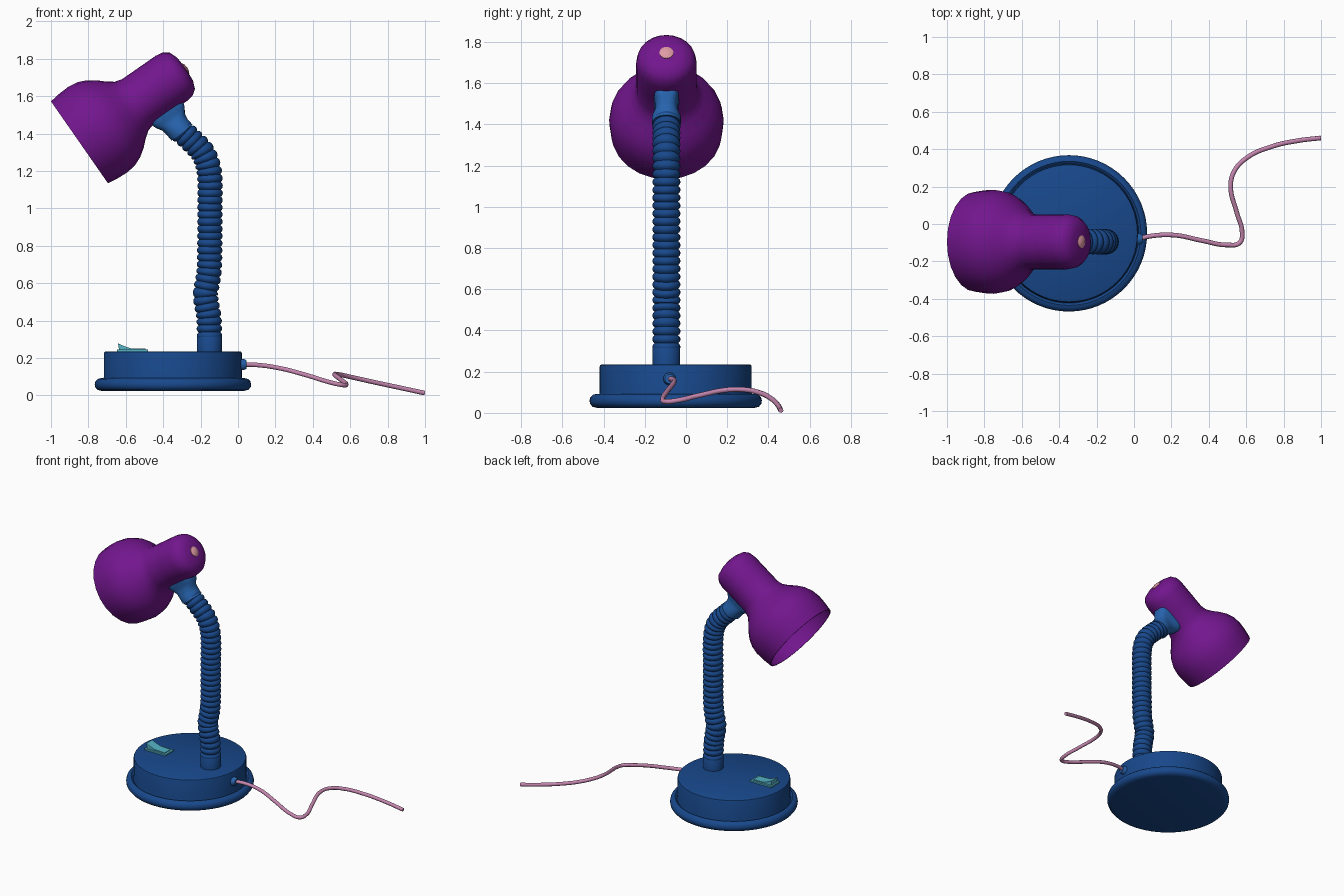
import bpy, bmesh
from math import sin, cos, pi, radians, copysign
from mathutils import Vector
from mathutils.geometry import interpolate_bezier

if "Cube" in bpy.data.objects:
    bpy.data.objects.remove(bpy.data.objects["Cube"])


def material(name, rgb):
    m = bpy.data.materials.new(name)
    m.diffuse_color = (*rgb, 1)
    m.use_nodes = True
    m.node_tree.nodes["Principled BSDF"].inputs["Base Color"].default_value = m.diffuse_color
    return m


BLUE = material("blue", (0.009, 0.065, 0.26))
MID_BLUE = material("mid_blue", (0.02, 0.125, 0.42))
PURPLE = material("purple", (0.17, 0.008, 0.27))
PINK = material("pink", (0.56, 0.24, 0.43))
ROSE = material("rose", (0.75, 0.33, 0.38))
TEAL = material("teal", (0.09, 0.45, 0.56))
AY = -0.095  # centre plane of arm and head


def loft(name, rings, mat, cap=True, angle=40):
    """Skin a list of point rings; collapsed rings become poles."""
    bm = bmesh.new()
    vs = [[bm.verts.new(p) for p in r] for r in rings]
    n = len(rings[0])
    for a, b in zip(vs, vs[1:]):
        for i in range(n):
            j = (i + 1) % n
            bm.faces.new((a[i], a[j], b[j], b[i]))
    if cap:
        bm.faces.new(vs[0])
        bm.faces.new(vs[-1])
    bmesh.ops.remove_doubles(bm, verts=bm.verts, dist=1e-5)
    bmesh.ops.recalc_face_normals(bm, faces=bm.faces)
    me = bpy.data.meshes.new(name)
    bm.to_mesh(me)
    bm.free()
    me.polygons.foreach_set("use_smooth", [True] * len(me.polygons))
    me.set_sharp_from_angle(angle=radians(angle))
    me.materials.append(mat)
    ob = bpy.data.objects.new(name, me)
    bpy.context.collection.objects.link(ob)
    return ob


def lathe(name, origin, axis, profile, mat, sides=32, angle=40):
    """Revolve (radius, distance) pairs around an axis."""
    q = Vector(axis).to_track_quat('Z', 'Y')
    o = Vector(origin)
    rings = [[o + q @ Vector((r * cos(2 * pi * i / sides), r * sin(2 * pi * i / sides), s))
              for i in range(sides)] for r, s in profile]
    return loft(name, rings, mat, cap=False, angle=angle)


def prism(name, outline, y, half, mat):
    """Extrude an xz outline along y."""
    return loft(name, [[Vector((x, y + d, z)) for x, z in outline] for d in (-half, half)], mat)


# Base with rounded foot rim
lathe("base", (-0.348, -0.05, 0), (0, 0, 1),
      [(0, .024), (.38, .024), (.404, .03), (.416, .045), (.418, .06), (.414, .076), (.402, .088),
       (.385, .092), (.373, .082), (.369, .1), (.369, .225), (.366, .232), (.36, .235), (0, .235)],
      BLUE, 64)

# Rocker switch
prism("switch_plate", [(-.648, .23), (-.48, .23), (-.48, .245), (-.648, .245)], AY, .048, TEAL)
prism("switch_rocker", [(-.635, .24), (-.495, .24), (-.495, .25), (-.575, .252), (-.61, .264),
                        (-.642, .279)], AY, .034, TEAL)

# Arm collar
lathe("arm_collar", (-0.152, AY, 0), (0, 0, 1),
      [(0, .22), (.067, .22), (.067, .315), (.062, .322), (0, .322)], BLUE)

# Flexible ribbed arm: resample a smooth path evenly, pulse the radius per rib
pts = [Vector((x, AY, z)) for x, z in
       [(-.152, .30), (-.156, .42), (-.174, .53), (-.168, .58), (-.155, .66), (-.151, .78), (-.15, 1.0),
        (-.15, 1.15), (-.16, 1.23), (-.19, 1.30), (-.245, 1.36), (-.315, 1.425)]]
tan = [(pts[min(i + 1, len(pts) - 1)] - pts[max(i - 1, 0)]).normalized() for i in range(len(pts))]
path = []
for i in range(len(pts) - 1):
    h = (pts[i + 1] - pts[i]).length / 3
    path += interpolate_bezier(pts[i], pts[i] + tan[i] * h, pts[i + 1] - tan[i + 1] * h, pts[i + 1], 40)[:-1]
path.append(pts[-1])
dist = [0]
for a, b in zip(path, path[1:]):
    dist.append(dist[-1] + (b - a).length)
RIBS, PER = 31, 6
N = RIBS * PER
rings, k = [], 0
for i in range(N + 1):
    d = dist[-1] * i / N
    while k < len(path) - 2 and dist[k + 1] < d:
        k += 1
    p = path[k].lerp(path[k + 1], (d - dist[k]) / (dist[k + 1] - dist[k]))
    t = (path[min(k + 3, len(path) - 1)] - path[max(k - 2, 0)]).normalized()
    u, v = Vector((t.z, 0, -t.x)), Vector((0, 1, 0))
    r = .057 + .011 * abs(sin(pi * i / PER)) ** 0.7
    rings.append([p + (u * cos(2 * pi * j / 24) + v * sin(2 * pi * j / 24)) * r for j in range(24)])
loft("flexible_arm", rings, BLUE, angle=60)

# Bracket blending from round socket to saddle under the head
rings = []
for x, z, a, b, n in [(-.299, 1.404, .07, .07, 2), (-.326, 1.436, .07, .07, 2), (-.345, 1.462, .076, .054, 2.5),
                      (-.362, 1.487, .096, .054, 3.5), (-.374, 1.503, .102, .06, 4), (-.392, 1.53, .102, .06, 4)]:
    u = Vector((.80, 0, .60))
    ring = []
    for j in range(32):
        c, s = cos(2 * pi * j / 32), sin(2 * pi * j / 32)
        ring.append(Vector((x, AY, z)) + u * copysign(abs(c) ** (2 / n), c) * a
                    + Vector((0, copysign(abs(s) ** (2 / n), s) * b, 0)))
    rings.append(ring)
loft("head_bracket", rings, MID_BLUE)

# Lamp shade: outer skin, then inner skin back to the rim
HEAD, AXIS = (-.8475, AY, 1.353), (.82, 0, .571)
outer = [(.267, 0), (.275, .06), (.278, .12), (.27, .175), (.25, .222), (.22, .265), (.183, .305),
         (.158, .34), (.147, .38), (.147, .5), (.147, .6), (.14, .64), (.118, .67), (.075, .687), (0, .692)]
inner = [(max(r - .008, 0), s - (.008 if s > .6 else 0)) for r, s in outer]
lathe("lamp_shade", HEAD, AXIS, outer[::-1] + inner, PURPLE, 24, 50)

# Rear button
lathe("rear_button", HEAD, AXIS, [(0, .68), (.036, .68), (.034, .692), (.02, .699), (0, .701)], ROSE, 20)

# Bulb and its socket inside the shade
lathe("bulb_socket", HEAD, AXIS, [(0, .34), (.06, .34), (.06, .66), (0, .66)], BLUE)
lathe("bulb", HEAD, AXIS, [(0, .05), (.045, .058), (.08, .085), (.098, .13), (.093, .18), (.07, .235),
                           (.048, .29), (.042, .36), (0, .36)], TEAL)

# Cord strain relief and cord
lathe("cord_relief", (0, -.08, .165), (1, 0, 0), [(0, 0), (.03, 0), (.03, .032), (.022, .045), (0, .045)], MID_BLUE, 20)
cu = bpy.data.curves.new("power_cord", 'CURVE')
cu.dimensions = '3D'
cu.bevel_depth, cu.bevel_resolution, cu.use_fill_caps = .0125, 3, True
cord = [(.02, -.08, .165), (.1, -.063, .163), (.22, -.06, .146), (.36, -.088, .11), (.5, -.112, .068),
        (.565, -.1, .055), (.578, -.045, .06), (.55, .06, .084), (.517, .2, .112), (.535, .28, .113),
        (.605, .355, .098), (.74, .415, .068), (.88, .446, .038), (.998, .46, .0125)]
sp = cu.splines.new('BEZIER')
sp.bezier_points.add(len(cord) - 1)
for bp, co in zip(sp.bezier_points, cord):
    bp.co = co
    bp.handle_left_type = bp.handle_right_type = 'AUTO'
cu.materials.append(PINK)
bpy.context.collection.objects.link(bpy.data.objects.new("power_cord", cu))
